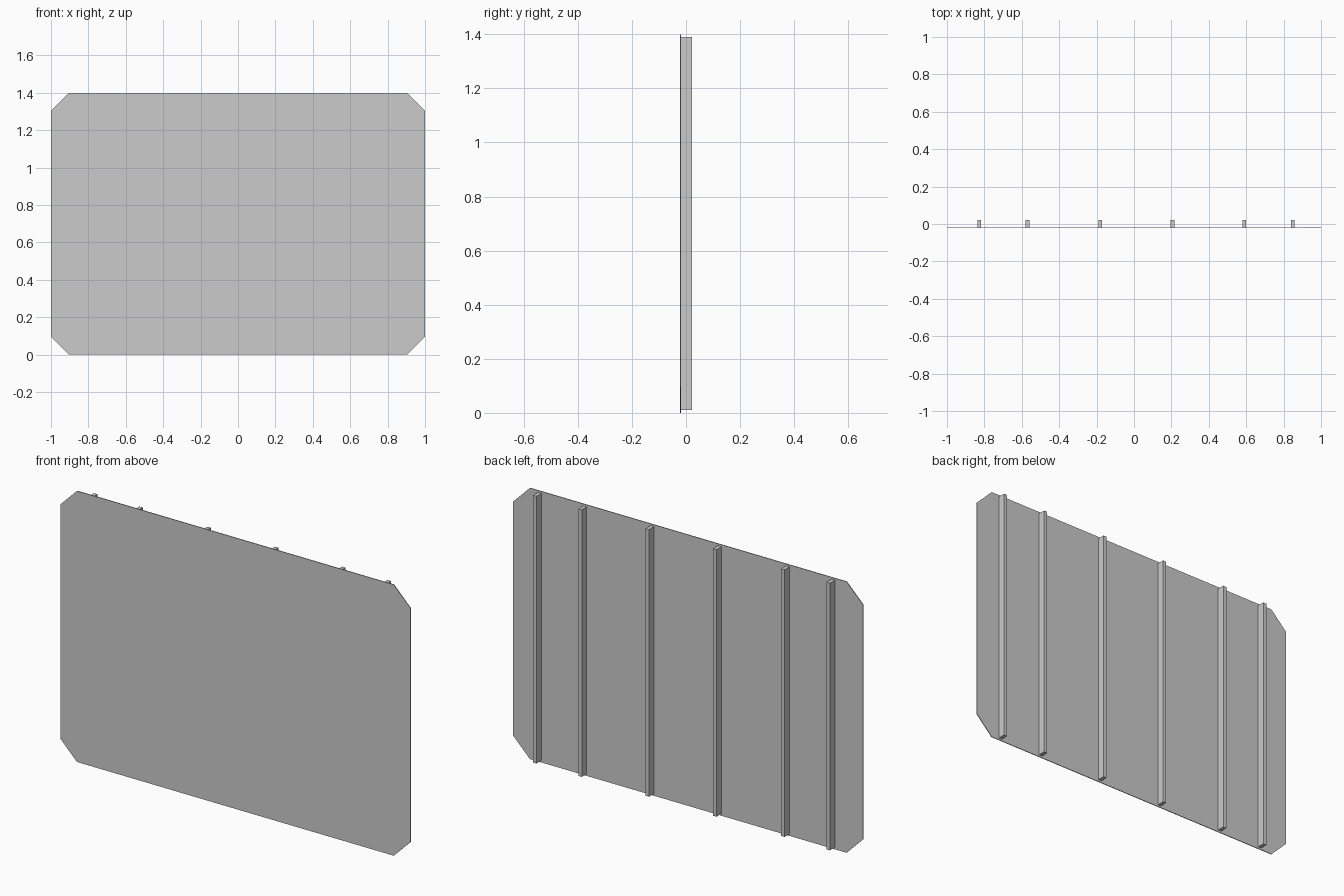
import bpy, bmesh

if "Cube" in bpy.data.objects:
    bpy.data.objects.remove(bpy.data.objects["Cube"])

HALF_W, HEIGHT, CUT = 1.0, 1.4, 0.095
FRONT, FACE, BACK = -0.022, -0.018, 0.022


def extruded(name, outline, y0, y1):
    """Extrude an x/z outline from y0 back to y1."""
    bm = bmesh.new()
    face = bm.faces.new([bm.verts.new((x, y0, z)) for x, z in outline])
    res = bmesh.ops.extrude_face_region(bm, geom=[face])
    verts = [g for g in res["geom"] if isinstance(g, bmesh.types.BMVert)]
    bmesh.ops.translate(bm, verts=verts, vec=(0, y1 - y0, 0))
    bmesh.ops.recalc_face_normals(bm, faces=bm.faces)
    mesh = bpy.data.meshes.new(name)
    bm.to_mesh(mesh)
    bm.free()
    obj = bpy.data.objects.new(name, mesh)
    bpy.context.collection.objects.link(obj)
    return obj


# Thin sign panel with clipped corners
w, h, c = HALF_W, HEIGHT, CUT
extruded("panel", [(-w + c, 0), (w - c, 0), (w, c), (w, h - c),
                   (w - c, h), (-w + c, h), (-w, h - c), (-w, c)], FRONT, FACE)

# Vertical stiffening battens on the back
for i, x in enumerate((-0.828, -0.569, -0.18, 0.206, 0.59, 0.849)):
    extruded(f"batten_{i + 1}", [(x - 0.01, 0.01), (x + 0.01, 0.01),
                                 (x + 0.01, 1.39), (x - 0.01, 1.39)], FACE, BACK)
